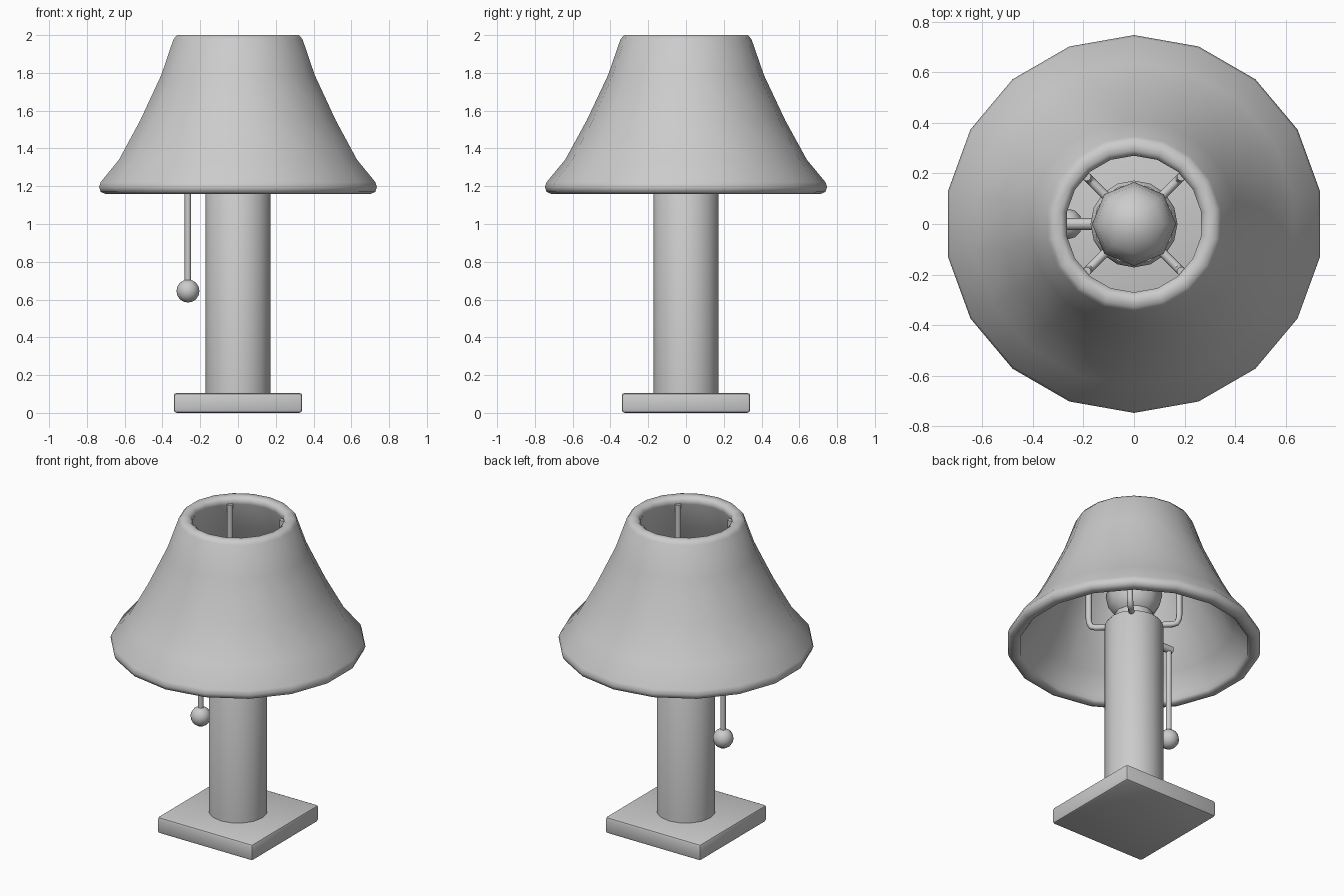
import bpy, bmesh, math
from mathutils import Vector

if "Cube" in bpy.data.objects:
    bpy.data.objects.remove(bpy.data.objects["Cube"])

grey = bpy.data.materials.new("plain grey")
grey.diffuse_color = (0.6, 0.6, 0.6, 1)
grey.use_nodes = True
grey.node_tree.nodes["Principled BSDF"].inputs["Base Color"].default_value = grey.diffuse_color


def finish(name, bm, angle=40):
    bmesh.ops.recalc_face_normals(bm, faces=bm.faces)
    me = bpy.data.meshes.new(name)
    bm.to_mesh(me)
    bm.free()
    ob = bpy.data.objects.new(name, me)
    bpy.context.collection.objects.link(ob)
    me.materials.append(grey)
    bpy.ops.object.select_all(action='DESELECT')
    ob.select_set(True)
    bpy.context.view_layer.objects.active = ob
    bpy.ops.object.shade_smooth_by_angle(angle=math.radians(angle))
    return ob


def lathe(name, profile, sides, closed=False, angle=40, centre=(0, 0)):
    """Turn (radius, z) points around the vertical axis, first point on +y."""
    bm = bmesh.new()
    rings = []
    for r, z in profile:
        if r == 0:
            rings.append([bm.verts.new((centre[0], centre[1], z))] * sides)
        else:
            a = 2 * math.pi / sides
            rings.append([bm.verts.new((centre[0] + r * math.sin(i * a),
                                        centre[1] + r * math.cos(i * a), z))
                          for i in range(sides)])
    pairs = list(zip(rings, rings[1:]))
    if closed:
        pairs.append((rings[-1], rings[0]))
    for low, high in pairs:
        for i in range(sides):
            j = (i + 1) % sides
            bm.faces.new(list(dict.fromkeys((low[i], low[j], high[j], high[i]))))
    return finish(name, bm, angle)


def rod(name, points, radius, sides=8):
    """Round tube swept along a path lying in one vertical plane."""
    pts = [Vector(p) for p in points]
    out = Vector((pts[0].x, pts[0].y, 0)).normalized()
    side = out.cross(Vector((0, 0, 1)))
    bm = bmesh.new()
    rings = []
    for i, p in enumerate(pts):
        d = (pts[min(i + 1, len(pts) - 1)] - pts[max(i - 1, 0)]).normalized()
        n = side.cross(d)
        rings.append([bm.verts.new(p + radius * (side * math.cos(t) + n * math.sin(t)))
                      for t in (2 * math.pi * k / sides for k in range(sides))])
    for low, high in zip(rings, rings[1:]):
        for k in range(sides):
            m = (k + 1) % sides
            bm.faces.new((low[k], low[m], high[m], high[k]))
    bm.faces.new(rings[0])
    bm.faces.new(rings[-1])
    return finish(name, bm, 50)


# square foot with softened edges
bm = bmesh.new()
bmesh.ops.create_cube(bm, size=1)
for v in bm.verts:
    v.co = Vector((v.co.x * 0.68, v.co.y * 0.68, v.co.z * 0.106 + 0.053))
bmesh.ops.bevel(bm, geom=bm.edges[:], offset=0.016, segments=2,
                affect='EDGES', profile=0.5)
finish("base", bm, 35)

# column, bulb socket and bulb
lathe("post", [(0, 0.09), (0.172, 0.09), (0.172, 1.305), (0.158, 1.325), (0, 1.325)], 16)
lathe("socket", [(0, 1.30), (0.113, 1.30), (0.113, 1.385), (0, 1.385)], 12)
lathe("bulb", [(0, 1.36), (0.10, 1.37), (0.15, 1.44), (0.166, 1.51), (0.152, 1.58),
               (0.117, 1.63), (0.06, 1.665), (0, 1.676)], 8, angle=60)

# flared hollow shade with rounded rims
lathe("shade", [(0.715, 1.16), (0.738, 1.17), (0.747, 1.195), (0.738, 1.222),
                (0.64, 1.34), (0.525, 1.55), (0.412, 1.79), (0.347, 1.978),
                (0.328, 2.0), (0.292, 2.0), (0.270, 1.982), (0.272, 1.955),
                (0.352, 1.765), (0.467, 1.52), (0.585, 1.31), (0.668, 1.205),
                (0.67, 1.175), (0.685, 1.16)], 18, closed=True, angle=65)

# four bent wires carrying the shade
for k in range(4):
    a = math.radians(45 + 90 * k)
    path = [(0.10, 1.31), (0.225, 1.31), (0.25, 1.317), (0.263, 1.345), (0.265, 1.37), (0.265, 1.96)]
    rod(f"shade_wire_{k + 1}",
        [(r * math.cos(a), r * math.sin(a), z) for r, z in path], 0.018)

# pull switch: stub, cord and ball
rod("switch_stub", [(-0.15, 0, 1.25), (-0.285, 0, 1.25)], 0.024)
rod("pull_cord", [(-0.265, 0, 1.26), (-0.265, 0, 0.67)], 0.017)
lathe("pull_ball", [(0 if i in (0, 8) else 0.061 * math.sin(math.pi * i / 8),
                     0.645 - 0.061 * math.cos(math.pi * i / 8)) for i in range(9)],
      12, angle=60, centre=(-0.265, 0))
